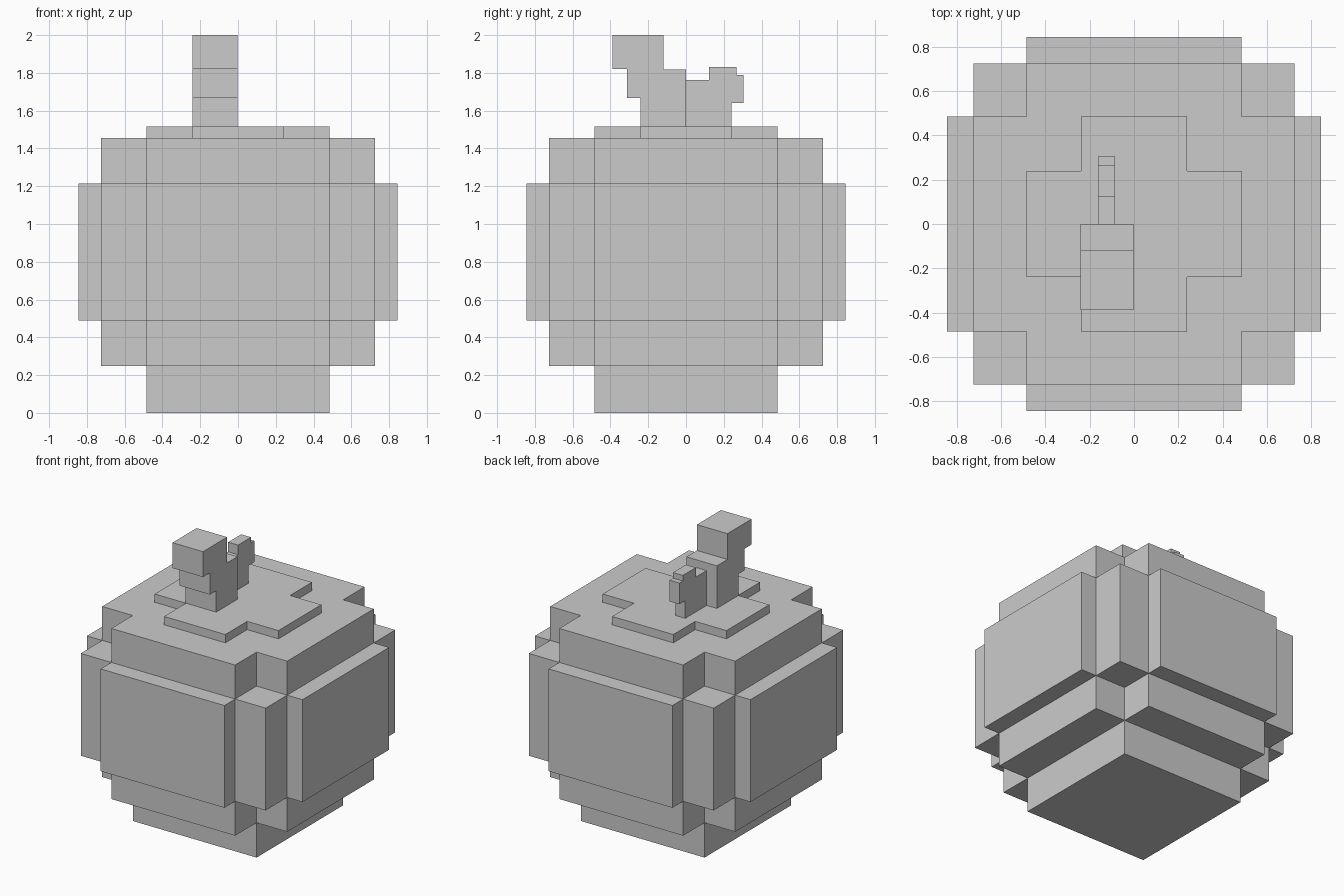
import bpy, bmesh

if "Cube" in bpy.data.objects:
    bpy.data.objects.remove(bpy.data.objects["Cube"])

A, B, C, D = 0.24, 0.485, 0.725, 0.845   # stepped half-widths


def finish(name, bm):
    bmesh.ops.remove_doubles(bm, verts=bm.verts, dist=0.0005)
    bmesh.ops.recalc_face_normals(bm, faces=bm.faces)
    mesh = bpy.data.meshes.new(name)
    bm.to_mesh(mesh)
    bm.free()
    obj = bpy.data.objects.new(name, mesh)
    bpy.context.collection.objects.link(obj)
    return obj


def blocky_body(name, levels, layers):
    """Fill grid cells layer by layer and keep only the outer faces.
    Each layer is a list of (half_x, half_y) rectangles."""
    g = [-D, -C, -B, -A, A, B, C, D]
    n = len(g) - 1

    def filled(c):
        i, j, k = c
        if not (0 <= i < n and 0 <= j < n and 0 <= k < len(layers)):
            return False
        x, y = abs(g[i] + g[i + 1]) / 2, abs(g[j] + g[j + 1]) / 2
        return any(x < hx and y < hy for hx, hy in layers[k])

    axes = (g, g, levels)
    bm = bmesh.new()
    cells = [(i, j, k) for i in range(n) for j in range(n)
             for k in range(len(layers)) if filled((i, j, k))]
    for cell in cells:
        for axis in range(3):
            for side in (0, 1):
                near = list(cell)
                near[axis] += 2 * side - 1
                if filled(near):
                    continue
                u, v = (axis + 1) % 3, (axis + 2) % 3
                verts = []
                for du, dv in ((0, 0), (1, 0), (1, 1), (0, 1)):
                    idx = list(cell)
                    idx[axis] += side
                    idx[u] += du
                    idx[v] += dv
                    verts.append(bm.verts.new([axes[a][idx[a]] for a in range(3)]))
                bm.faces.new(verts if side else verts[::-1])
    bmesh.ops.remove_doubles(bm, verts=bm.verts, dist=0.0005)
    bmesh.ops.dissolve_limit(bm, angle_limit=0.01, verts=bm.verts, edges=bm.edges)
    return finish(name, bm)


def side_profile(name, points, x0, x1):
    """Extrude a (y, z) outline from x0 to x1."""
    bm = bmesh.new()
    face = bm.faces.new([bm.verts.new((x0, y, z)) for y, z in points])
    new = bmesh.ops.extrude_face_region(bm, geom=[face])["geom"]
    bmesh.ops.translate(bm, vec=(x1 - x0, 0, 0),
                        verts=[e for e in new if isinstance(e, bmesh.types.BMVert)])
    return finish(name, bm)


# Fruit body: foot, lower cross, wide middle with side panels, upper cross, cap
cross = [(C, B), (B, C)]
blocky_body("fruit_body",
            [0, 0.247, 0.49, 1.215, 1.456, 1.515],
            [[(B, B)],
             cross,
             [(C, C), (D, B), (B, D)],
             cross,
             [(B, A), (A, B)]])

# Stem stepping towards the front
side_profile("stem",
             [(0, 1.515), (0, 1.817), (-0.118, 1.817), (-0.118, 2.0), (-0.388, 2.0),
              (-0.388, 1.82), (-0.312, 1.82), (-0.312, 1.667), (-A, 1.667), (-A, 1.515)],
             -0.242, -0.003)

# Thin leaf behind the stem
side_profile("leaf",
             [(0, 1.515), (A, 1.515), (A, 1.64), (0.305, 1.64), (0.305, 1.79),
              (0.267, 1.79), (0.267, 1.83), (0.122, 1.83), (0.122, 1.762), (0, 1.762)],
             -0.162, -0.085)
